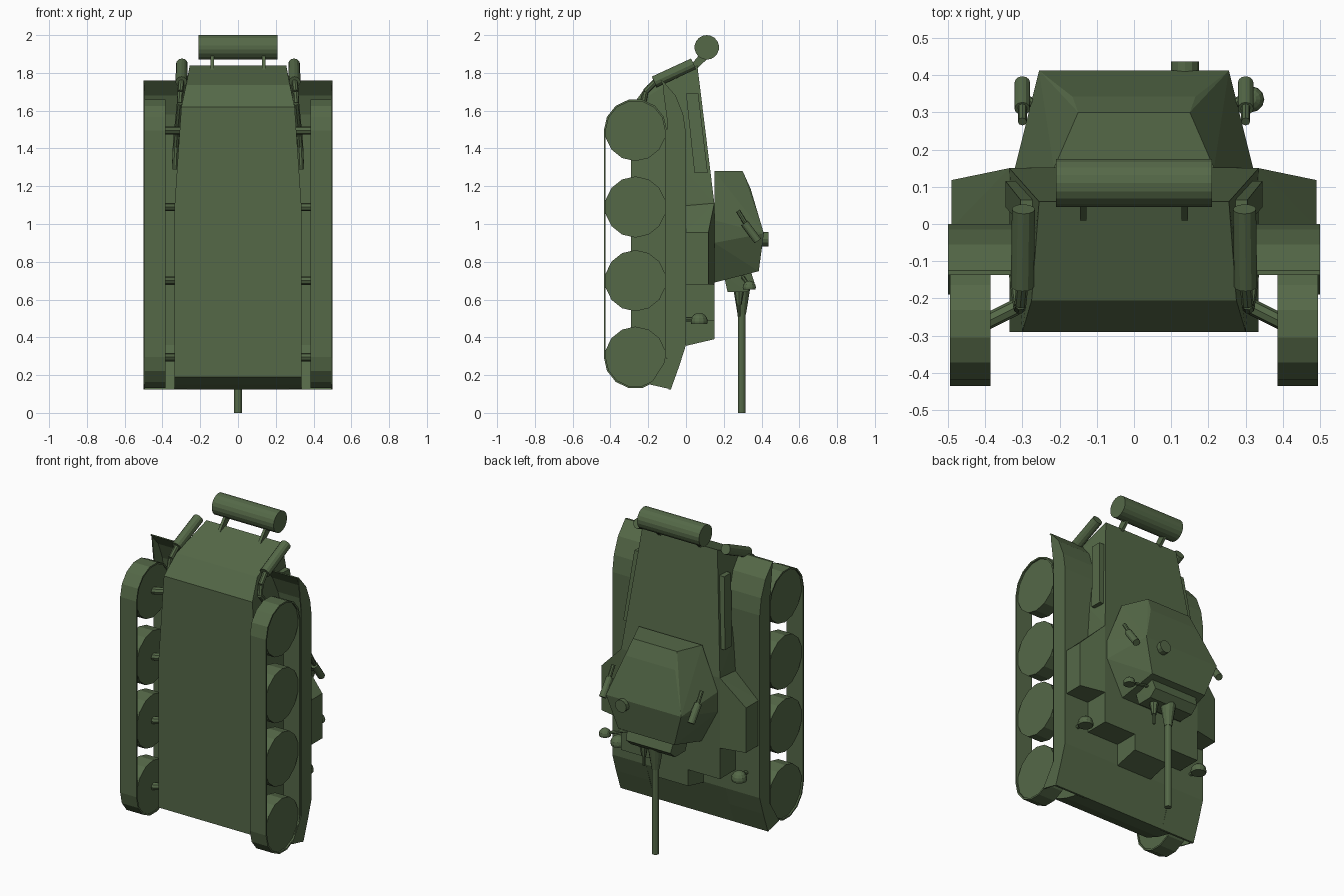
import bpy, bmesh, math
from mathutils import Vector

if "Cube" in bpy.data.objects:
    bpy.data.objects.remove(bpy.data.objects["Cube"])

green = bpy.data.materials.new("army_green")
green.use_nodes = True
COLOUR = (0.09, 0.14, 0.064, 1)
green.diffuse_color = COLOUR
green.node_tree.nodes["Principled BSDF"].inputs["Base Color"].default_value = COLOUR


def finish(bm, name):
    bmesh.ops.recalc_face_normals(bm, faces=bm.faces)
    mesh = bpy.data.meshes.new(name)
    bm.to_mesh(mesh)
    bm.free()
    mesh.materials.append(green)
    obj = bpy.data.objects.new(name, mesh)
    bpy.context.collection.objects.link(obj)
    return obj


def prism(name, profile, x0, x1):
    """Extrude a (y, z) outline from x0 to x1."""
    bm = bmesh.new()
    face = bm.faces.new([bm.verts.new((x0, y, z)) for y, z in profile])
    out = bmesh.ops.extrude_face_region(bm, geom=[face])
    moved = [g for g in out["geom"] if isinstance(g, bmesh.types.BMVert)]
    bmesh.ops.translate(bm, verts=moved, vec=(x1 - x0, 0, 0))
    return finish(bm, name)


def solid(name, points, mirror=False):
    """Convex block around points, optionally mirrored across x."""
    bm = bmesh.new()
    for x, y, z in points:
        bm.verts.new((x, y, z))
        if mirror:
            bm.verts.new((-x, y, z))
    out = bmesh.ops.convex_hull(bm, input=bm.verts)
    junk = {g for g in out["geom_interior"] + out["geom_unused"]
            if isinstance(g, bmesh.types.BMVert)}
    bmesh.ops.delete(bm, geom=list(junk), context='VERTS')
    bmesh.ops.dissolve_limit(bm, angle_limit=0.02, verts=bm.verts, edges=bm.edges)
    return finish(bm, name)


def rod(name, a, b, r, r2=None, sides=12):
    """Cylinder or cone running from a to b."""
    a, b = Vector(a), Vector(b)
    bm = bmesh.new()
    bmesh.ops.create_cone(bm, cap_ends=True, segments=sides, radius1=r,
                          radius2=r if r2 is None else r2, depth=(b - a).length)
    obj = finish(bm, name)
    turn = (b - a).to_track_quat('Z', 'Y').to_matrix().to_4x4()
    turn.translation = (a + b) / 2
    obj.data.transform(turn)
    return obj


def dome(name, centre, r):
    """Lamp with a rounded back and a flat face towards -z."""
    bm = bmesh.new()
    bmesh.ops.create_uvsphere(bm, u_segments=12, v_segments=8, radius=r)
    bmesh.ops.bisect_plane(bm, geom=bm.verts[:] + bm.edges[:] + bm.faces[:],
                           plane_co=(0, 0, -r * 0.3), plane_no=(0, 0, -1), clear_outer=True)
    bmesh.ops.holes_fill(bm, edges=bm.edges)
    bmesh.ops.translate(bm, verts=bm.verts, vec=centre)
    return finish(bm, name)


# Hull: front body, tapering engine bay and driver's hood
W = 0.335
prism("hull_front", [(-0.29, 0.19), (-0.19, 0.15), (-0.08, 0.125), (0, 0.36), (0, 0.49),
                     (0.15, 0.49), (0.15, 1.11), (-0.29, 1.11)], -W, W)
solid("engine_bay", [(W, -0.29, 1.11), (W, 0.15, 1.11), (0.3, -0.29, 1.62),
                     (0.275, -0.205, 1.735), (0.255, 0.06, 1.84)], mirror=True)
prism("driver_hood", [(0, 0.355), (0.15, 0.39), (0.15, 0.52), (0, 0.52)], -0.12, 0.12)

# Turret
solid("turret", [(0.215, 0.15, 1.28), (0.32, 0.15, 1.02), (0.32, 0.15, 0.9),
                 (0.21, 0.15, 0.69), (0.15, 0.3, 1.28), (0.165, 0.342, 1.187),
                 (0.255, 0.412, 0.95), (0.19, 0.385, 0.75)], mirror=True)
solid("mantlet", [(0.16, 0.2, 0.73), (0.16, 0.34, 0.76), (0.15, 0.22, 0.64),
                  (0.15, 0.32, 0.64), (0.15, 0.365, 0.68)], mirror=True)
rod("gun_collar", (0, 0.295, 0.52), (0, 0.295, 0.66), 0.022, 0.045)
rod("gun_barrel", (0, 0.295, 0), (0, 0.295, 0.6), 0.02)
rod("machine_gun_collar", (0.09, 0.28, 0.57), (0.09, 0.28, 0.66), 0.014, 0.03, 8)
rod("machine_gun", (0.09, 0.28, 0.51), (0.09, 0.28, 0.6), 0.008, sides=8)
rod("periscope", (0.137, 0.37, 0.92), (0.137, 0.437, 0.92), 0.038)
dome("turret_lamp", (0.315, 0.335, 0.665), 0.035)
rod("turret_lamp_bracket", (0.15, 0.3, 0.72), (0.31, 0.335, 0.67), 0.01, sides=6)

# Rear fuel drum
rod("fuel_drum", (-0.21, 0.11, 1.935), (0.21, 0.11, 1.935), 0.065, sides=18)

# Outlines shared by both sides
FENDER = [(-0.08, 0.125), (-0.035, 0.25), (0, 0.36), (0, 1.48), (-0.015, 1.58),
          (-0.055, 1.68), (-0.125, 1.76)]
fender_inner = [(y - 0.012, z) for y, z in reversed(FENDER)]
SKIRT_INNER = [(-0.12, 1.7), (-0.1, 1.55), (-0.1, 0.29), (-0.19, 0.15)]
WHEEL_Z = (0.295, 0.7, 1.09, 1.495)
WHEEL_Y, R = -0.268, 0.167


def arc(radius, z, start):
    """Half circle of track points around an end wheel."""
    return [(WHEEL_Y + radius * math.cos(start + math.pi * i / 7),
             z + radius * math.sin(start + math.pi * i / 7)) for i in range(8)]


def track(name, x0, x1):
    loops = [arc(r, WHEEL_Z[-1], 0) + arc(r, WHEEL_Z[0], math.pi) for r in (R, R - 0.01)]
    bm = bmesh.new()
    rings = [[bm.verts.new((x, y, z)) for y, z in loop]
             for loop, x in ((loops[0], x0), (loops[0], x1), (loops[1], x1), (loops[1], x0))]
    n = len(rings[0])
    for k in range(4):
        a, b = rings[k], rings[(k + 1) % 4]
        for i in range(n):
            j = (i + 1) % n
            bm.faces.new((a[i], a[j], b[j], b[i]))
    return finish(bm, name)


for side, s in (("left", 1), ("right", -1)):
    # Running gear
    track(side + "_track", s * 0.385, s * 0.495)
    for i, z in enumerate(WHEEL_Z):
        rod(f"{side}_wheel_{i + 1}", (s * 0.39, WHEEL_Y, z), (s * 0.485, WHEEL_Y, z),
            R - 0.005, sides=14)
        rod(f"{side}_axle_{i + 1}", (s * 0.3, -0.215, z), (s * 0.4, -0.265, z), 0.022, sides=8)

    # Fender with side skirt
    prism(side + "_fender", FENDER + fender_inner, s * 0.27, s * 0.5)
    prism(side + "_skirt", FENDER + SKIRT_INNER, s * 0.494, s * 0.5)

    # Sponson and long louvre box beside the engine deck
    solid(side + "_sponson", [(s * x, y, z) for x, y, z in (
        (0.32, -0.01, 0.68), (0.32, -0.01, 1.11), (0.335, 0.15, 0.68), (0.335, 0.15, 1.11),
        (0.49, -0.01, 0.68), (0.49, -0.01, 0.955), (0.49, 0.118, 0.68), (0.49, 0.118, 0.955))])
    solid(side + "_louvre_box", [(s * x, y, z) for x, z, y0, y1 in (
        (0.27, 1.27, 0.045, 0.115), (0.345, 1.27, 0.045, 0.115),
        (0.25, 1.69, 0, 0.065), (0.305, 1.69, 0, 0.065)) for y in (y0, y1)])

    # Exhaust muffler and bent pipe
    rod(side + "_muffler", (s * 0.3, -0.168, 1.752), (s * 0.297, 0.04, 1.848), 0.031)
    path = [(0.3, -0.16, 1.755), (0.305, -0.215, 1.7), (0.308, -0.226, 1.64),
            (0.325, -0.1, 1.47), (0.33, -0.07, 1.41), (0.335, -0.06, 1.29)]
    for i in range(len(path) - 1):
        a, b = [(s * x, y, z) for x, y, z in path[i:i + 2]]
        rod(f"{side}_exhaust_pipe_{i + 1}", a, b, 0.016, sides=8)

    # Headlight on its stalk
    dome(side + "_headlight", (s * 0.41, 0.07, 0.485), 0.045)
    rod(side + "_headlight_stalk", (s * 0.41, -0.005, 0.495), (s * 0.41, 0.06, 0.495), 0.012, sides=8)

    # Smoke launcher on the turret cheek
    rod(side + "_smoke_launcher", (s * 0.3, 0.31, 1.005), (s * 0.3, 0.38, 0.91), 0.021)
    rod(side + "_smoke_launcher_tail", (s * 0.3, 0.275, 1.07), (s * 0.3, 0.33, 0.98), 0.012, sides=8)
    rod(side + "_smoke_launcher_mount", (s * 0.24, 0.31, 0.97), (s * 0.3, 0.34, 0.965), 0.012, sides=8)

    # Drum bracket
    prism(side + "_drum_bracket", [(0.0, 1.81), (0.055, 1.82), (0.13, 1.89), (0.09, 1.92)],
          s * 0.128, s * 0.145)
